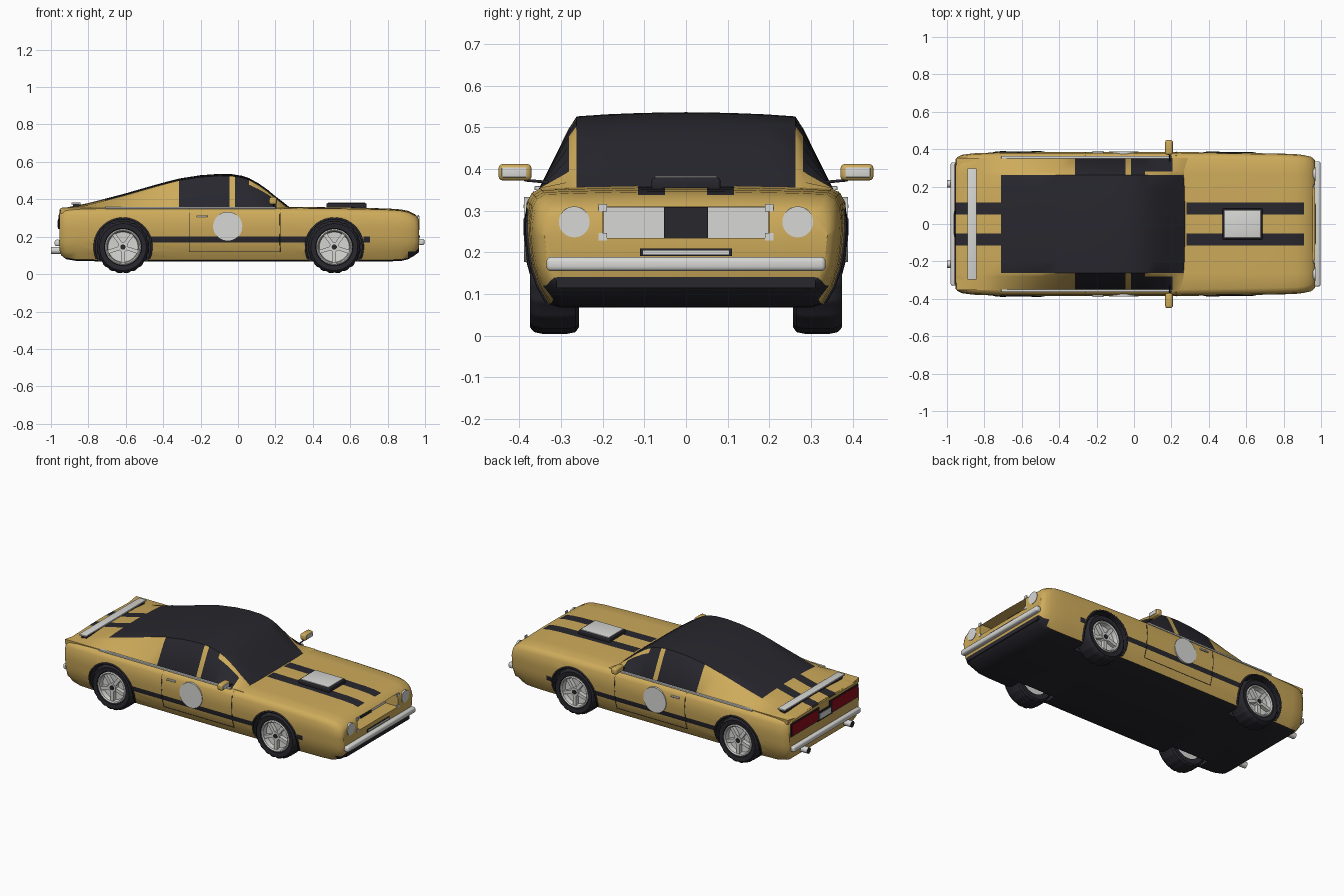
import bpy, bmesh, math
from mathutils import Vector, Matrix

old = bpy.data.objects.get("Cube")
if old:
    bpy.data.objects.remove(old)


def material(name, rgb, rough=0.5):
    m = bpy.data.materials.new(name)
    m.use_nodes = True
    m.diffuse_color = (*rgb, 1)
    node = next(n for n in m.node_tree.nodes if n.type == 'BSDF_PRINCIPLED')
    node.inputs["Base Color"].default_value = (*rgb, 1)
    node.inputs["Roughness"].default_value = rough
    return m


MATS = [material("gold_paint", (0.62, 0.41, 0.105)), material("dark_trim", (0.02, 0.02, 0.027)),
        material("light_metal", (0.68, 0.68, 0.66)), material("red_lens", (0.25, 0.004, 0.01))]
GOLD, DARK, LIGHT, RED = range(4)
SIDES = (("near", -1), ("far", 1))


def finish(name, bm, rule, angle=35):
    """Turn a bmesh into an object; rule is a slot number or a function of the face."""
    bmesh.ops.recalc_face_normals(bm, faces=bm.faces)
    for f in bm.faces:
        f.material_index = rule(f) if callable(rule) else rule
    me = bpy.data.meshes.new(name)
    bm.to_mesh(me)
    bm.free()
    for m in MATS:
        me.materials.append(m)
    ob = bpy.data.objects.new(name, me)
    bpy.context.collection.objects.link(ob)
    smooth(ob, angle)
    return ob


def smooth(ob, angle=35):
    bpy.ops.object.select_all(action='DESELECT')
    ob.select_set(True)
    bpy.context.view_layer.objects.active = ob
    bpy.ops.object.shade_smooth_by_angle(angle=math.radians(angle))


def box(name, centre, size, rule, bevel=0.0):
    bm = bmesh.new()
    bmesh.ops.create_cube(bm, size=1, matrix=Matrix.Translation(centre) @ Matrix.Diagonal((*size, 1)))
    if bevel:
        bmesh.ops.bevel(bm, geom=bm.edges[:], offset=bevel, segments=3, profile=0.5, affect='EDGES')
    return finish(name, bm, rule)


def cylinder(name, centre, r, depth, axis, rule, segs=40):
    bm = bmesh.new()
    turn = Vector((0, 0, 1)).rotation_difference(Vector(axis)).to_matrix().to_4x4()
    bmesh.ops.create_cone(bm, cap_ends=True, segments=segs, radius1=r, radius2=r, depth=depth,
                          matrix=Matrix.Translation(centre) @ turn)
    return finish(name, bm, rule)


def rings(name, loops, rule, closed=False):
    """Skin a list of equal point loops; end loops are capped unless closed."""
    bm = bmesh.new()
    vs = [[bm.verts.new(p) for p in loop] for loop in loops]
    n = len(vs[0])
    for a, b in zip(vs, vs[1:] + vs[:1] if closed else vs[1:]):
        for i in range(n):
            bm.faces.new((a[i], a[(i + 1) % n], b[(i + 1) % n], b[i]))
    if not closed:
        bm.faces.new(vs[0])
        bm.faces.new(vs[-1])
    return finish(name, bm, rule)


def wire(name, points, r, slot):
    cu = bpy.data.curves.new(name, 'CURVE')
    cu.dimensions = '3D'
    cu.bevel_depth, cu.bevel_resolution, cu.use_fill_caps = r, 1, True
    sp = cu.splines.new('POLY')
    sp.points.add(len(points) - 1)
    for p, co in zip(sp.points, points):
        p.co = (*co, 1)
    cu.materials.append(MATS[slot])
    bpy.context.collection.objects.link(bpy.data.objects.new(name, cu))


def lerp(keys, x):
    for a, b in zip(keys, keys[1:]):
        if x <= b[0]:
            t = max(0, (x - a[0]) / (b[0] - a[0]))
            return [p + (q - p) * t for p, q in zip(a[1:], b[1:])]
    return list(keys[-1][1:])


def mirrored(x, half):
    return [(x, y, z) for y, z in half] + [(x, -y, z) for y, z in reversed(half[1:-1])]


# Lower body: x, half width, top, bottom
BODY = [(-.955, .345, .337, .13), (-.945, .357, .345, .10), (-.92, .37, .35, .08), (-.86, .378, .352, .07),
        (-.7, .384, .354, .068), (.25, .385, .354, .068), (.6, .38, .35, .068), (.8, .376, .345, .068),
        (.87, .373, .34, .07), (.91, .368, .332, .08), (.945, .36, .315, .10), (.96, .35, .302, .112),
        (.967, .34, .292, .12)]


def body_half(x):
    w, t, b = lerp(BODY, x)
    return [(0, t + .006), (.05, t + .006), (.115, t + .005), (.265, t + .002), (w - .035, t - .001),
            (w - .015, t - .012), (w - .005, t - .032), (w, min(.27, t - .05)), (w - .001, .24),
            (w - .005, .2), (w - .009, .17), (w - .025, max(.12, b + .02)),
            (w - .05, b + .008), (w - .075, b), (0, b)]


def side_y(x, z):
    """Half width of the body side at a height."""
    pts = sorted((q, p) for p, q in body_half(x)[4:14])
    return lerp(pts, z)[0]


def body_paint(f):
    c, n = f.calc_center_median(), f.normal
    if abs(n.x) > .95:
        return GOLD
    stripe = .05 < abs(c.y) < .115 and c.z > .3 and (.28 < c.x < .91 or c.x < -.71)
    band = .17 < c.z < .2 and abs(c.y) > .3 and (-.5 < c.x < .4 or .67 < c.x < .705)
    low = c.z < .14 and c.x > .92
    return DARK if stripe or band or low or n.z < -.8 else GOLD


stations = sorted({k[0] for k in BODY} | {-.71, -.5, -.25, 0, .28, .4, .67, .705})
body = rings("body", [mirrored(x, body_half(x)) for x in stations], body_paint)

# Wheel wells and grille recess are cut out of the body
WHEELS = (("rear", -.615), ("nose", .515))
cutters = [box("grille_cutter", (.97, 0, .272), (.2, .4, .076), GOLD)]
for end, x in WHEELS:
    for side, s in SIDES:
        cutters.append(cylinder("well_cutter", (x, s * .37, .145), .152, .26, (0, 1, 0), DARK, 48))
for c in cutters:
    c.hide_render = True
    mod = body.modifiers.new("cut", 'BOOLEAN')
    mod.operation, mod.solver, mod.object = 'DIFFERENCE', 'EXACT', c
    bpy.context.view_layer.objects.active = body
    bpy.ops.object.modifier_apply(modifier=mod.name)
    bpy.data.objects.remove(c)
smooth(body)

# Cabin with fastback: x, roof height
ROOF = [(-.95, .35), (-.8, .38), (-.71, .403), (-.6, .432), (-.5, .461), (-.4, .489), (-.315, .511),
        (-.2, .529), (-.1, .536), (-.03, .534), (.02, .526), (.06, .513), (.11, .485), (.16, .45),
        (.205, .412), (.245, .382), (.285, .35)]


def cabin_half(x):
    t = lerp(ROOF, x)[0]
    e = t - .01
    return [(0, t), (.05, t - .0005), (.115, t - .002), (.19, t - .005), (.262, e),
            (.281, e + (.355 - e) * .17), (.352, .354), (.35, .325), (0, .325)]


def cabin_paint(f):
    c = f.calc_center_median()
    y = abs(c.y)
    if y < .265 and c.z > .33:
        return DARK if c.x > -.71 or .05 < y < .115 else GOLD
    pane = -.315 < c.x < -.045 or -.015 < c.x < .205
    return DARK if pane and (y > .285 or c.x < .04) else GOLD


stations = sorted({k[0] for k in ROOF} | {-.045, -.015})
rings("cabin", [mirrored(x, cabin_half(x)) for x in stations], cabin_paint)


# Wheels
def lathe(name, x, s, profile, rule, segs=60, tread=0.0):
    loops = []
    for i in range(segs):
        a = math.tau * i / segs
        loops.append([(x + (r - (tread if r > .135 and i % 3 == 0 else 0)) * math.cos(a), s * y,
                       .145 + (r - (tread if r > .135 and i % 3 == 0 else 0)) * math.sin(a))
                      for r, y in profile])
    return rings(name, loops, rule, closed=True)


TYRE = [(.094, .26), (.125, .257), (.137, .265), (.141, .285), (.141, .345), (.137, .364), (.125, .374), (.1, .371),
        (.094, .36)]
RIM = [(.096, .27), (.096, .37), (.09, .374), (.084, .368), (.08, .34), (.01, .335), (.01, .27)]
for end, x in WHEELS:
    for side, s in SIDES:
        tag = f"{end}_{side}"
        lathe("tyre_" + tag, x, s, TYRE, DARK, tread=.005)
        lathe("rim_" + tag, x, s, RIM, LIGHT)
        bm = bmesh.new()
        for k in range(5):
            spin = Matrix.Rotation(math.tau * k / 5 + math.pi / 2, 4, 'Y')
            bmesh.ops.create_cube(bm, size=1, matrix=Matrix.Translation((x, s * .352, .145)) @ spin
                                  @ Matrix.Translation((.053, 0, 0)) @ Matrix.Diagonal((.075, .024, .02, 1)))
        finish("spokes_" + tag, bm, LIGHT)
        cylinder("hub_" + tag, (x, s * .352, .145), .026, .03, (0, 1, 0), LIGHT, 24)
        cylinder("hub_cap_" + tag, (x, s * .367, .145), .014, .006, (0, 1, 0), DARK, 20)
        arc = [(x + .153 * math.cos(a), .145 + .153 * math.sin(a))
               for a in (math.radians(-24 + 228 * i / 32) for i in range(33))]
        wire("arch_trim_" + tag, [(px, s * side_y(px, pz), pz) for px, pz in arc], .006, DARK)

# Parts repeated on both flanks
for side, s in SIDES:
    box("belt_trim_" + side, (-.255, s * .356, .354), (.91, .014, .01), LIGHT, .002)
    cylinder("door_roundel_" + side, (-.055, s * .38, .255), .078, .016, (0, 1, 0), LIGHT, 48)
    box("door_handle_" + side, (-.193, s * .384, .31), (.058, .012, .009), LIGHT, .002)
    heights = (.345, .32, .27, .2, .17, .12)
    outline = [(-.26, z) for z in heights] + [(.225, z) for z in reversed(heights)]
    wire("door_gap_" + side, [(x, s * side_y(x, z), z) for x, z in outline], .002, DARK)
    wire("mirror_arm_" + side, [(.19, s * .33, .368), (.19, s * .385, .373), (.19, s * .4, .385)], .004, DARK)
    box("mirror_shell_" + side, (.187, s * .41, .392), (.04, .08, .04), GOLD, .012)
    box("mirror_glass_" + side, (.206, s * .412, .392), (.006, .06, .024), LIGHT, .002)
    cylinder("headlamp_" + side, (.964, s * .268, .273), .037, .012, (1, 0, 0), LIGHT)
    box("grille_panel_" + side, (.876, s * .125, .272), (.01, .146, .074), LIGHT)
    for z in (.237, .307):
        box("grille_clip_" + side, (.965, s * .2, z), (.008, .02, .018), LIGHT)
    cylinder("exhaust_" + side, (-.95, s * .215, .127), .019, .1, (1, 0, 0),
             lambda f: DARK if f.normal.x < -.9 else LIGHT, 24)
    box("tail_frame_" + side, (-.954, s * .19, .283), (.008, .28, .084), DARK)
    box("tail_lamp_" + side, (-.957, s * .195, .283), (.008, .25, .068), RED)

# Nose
box("grille_centre", (.88, 0, .272), (.014, .105, .074), DARK)
box("nose_bumper", (.98, 0, .172), (.034, .67, .034), LIGHT, .011)
box("nose_plate_frame", (.967, 0, .2), (.008, .22, .018), DARK)
box("nose_plate", (.969, 0, .2), (.008, .206, .01), LIGHT)
box("lower_valance", (.963, 0, .128), (.01, .62, .026), DARK)

# Bonnet scoop
box("scoop_frame", (.58, 0, .364), (.216, .165, .03), DARK, .007)
box("scoop_lid", (.58, 0, .379), (.196, .148, .008), LIGHT, .002)

# Tail
box("tail_bumper", (-.965, 0, .167), (.03, .66, .034), LIGHT, .01)
box("tail_plate_frame", (-.957, 0, .268), (.01, .14, .055), DARK)
box("tail_plate", (-.961, 0, .268), (.006, .11, .035), LIGHT)
box("spoiler_base", (-.865, 0, .366), (.036, .57, .022), DARK)
box("spoiler_blade", (-.866, 0, .377), (.05, .595, .01), LIGHT, .003)
